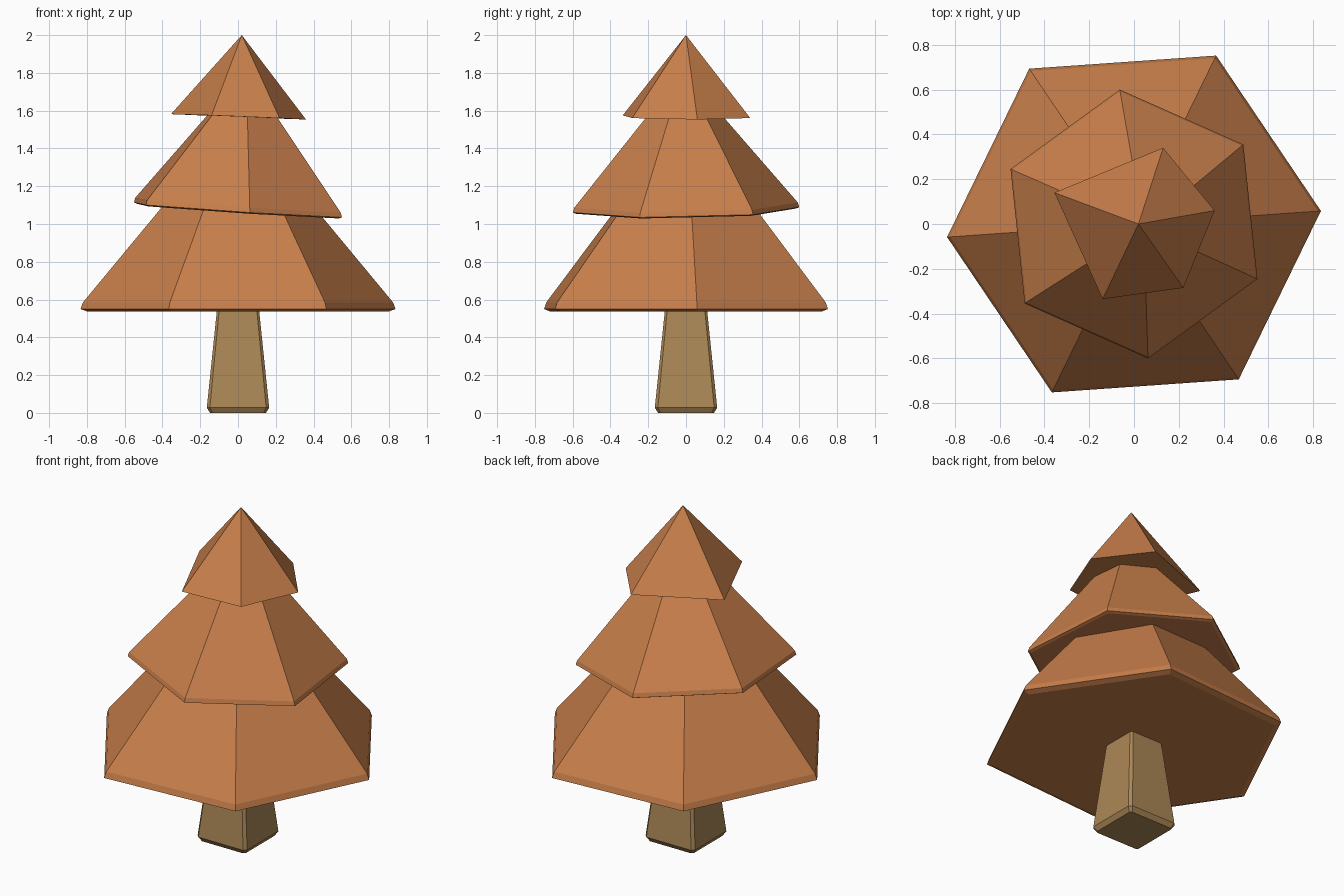
import bpy, bmesh, math

if "Cube" in bpy.data.objects:
    bpy.data.objects.remove(bpy.data.objects["Cube"])

def material(name, rgb):
    m = bpy.data.materials.new(name)
    m.diffuse_color = (*rgb, 1)
    m.use_nodes = True
    m.node_tree.nodes["Principled BSDF"].inputs["Base Color"].default_value = m.diffuse_color
    return m

FOLIAGE = material("autumn orange", (0.58, 0.212, 0.07))
BARK = material("light bark", (0.41, 0.245, 0.094))

def loft(name, rings, mat, tip=None):
    """Skin a stack of equal-count rings, closing both ends (or ending in a tip)."""
    bm = bmesh.new()
    loops = [[bm.verts.new(p) for p in ring] for ring in rings]
    n = len(loops[0])
    for a, b in zip(loops, loops[1:]):
        for i in range(n):
            j = (i + 1) % n
            bm.faces.new((a[i], a[j], b[j], b[i]))
    bm.faces.new(loops[0][::-1])
    if tip:
        t = bm.verts.new(tip)
        for i in range(n):
            bm.faces.new((loops[-1][i], loops[-1][(i + 1) % n], t))
    else:
        bm.faces.new(loops[-1])
    bmesh.ops.recalc_face_normals(bm, faces=bm.faces[:])
    me = bpy.data.meshes.new(name)
    bm.to_mesh(me)
    bm.free()
    me.materials.append(mat)
    ob = bpy.data.objects.new(name, me)
    bpy.context.collection.objects.link(ob)
    return ob

def hex_ring(radius, start, z, tilt=(0, 0), offset=(0, 0)):
    pts = []
    for k in range(6):
        a = math.radians(start + 60 * k)
        x, y = radius * math.cos(a), radius * math.sin(a)
        pts.append((x + offset[0], y + offset[1], z + tilt[0] * x + tilt[1] * y))
    return pts

def trunk_ring(half, chamfer, z):
    h, c = half, half - chamfer
    return [(x, y, z) for x, y in ((c, -h), (h, -c), (h, c), (c, h),
                                   (-c, h), (-h, c), (-h, -c), (-c, -h))]

# Tapered square trunk with softened corners and foot
loft("trunk", [trunk_ring(0.148, 0.012, 0), trunk_ring(0.165, 0.016, 0.028),
               trunk_ring(0.108, 0.012, 0.58)], BARK)

# Lower foliage tier with a thin rim
loft("lower_foliage", [hex_ring(0.80, 4, 0.537), hex_ring(0.836, 4, 0.55),
                       hex_ring(0.823, 4, 0.585),
                       hex_ring(0.37, 4, 1.13)], FOLIAGE)

# Middle foliage tier, leaning slightly to the right
lean = (-0.065, 0.017)
loft("middle_foliage", [hex_ring(0.585, 36, 1.068, lean), hex_ring(0.603, 36, 1.075, lean),
                        hex_ring(0.595, 36, 1.10, lean),
                        hex_ring(0.185, 36, 1.59, lean, (0.03, -0.01))], FOLIAGE)

# Top foliage tier: uneven five-sided pyramid
base = [(0.36, 0.06), (0.13, 0.34), (-0.355, 0.14), (-0.14, -0.335), (0.22, -0.285)]
loft("top_foliage", [[(x, y, 1.568 - 0.04 * x - 0.005 * y) for x, y in base]],
     FOLIAGE, tip=(0.02, 0, 2.0))
